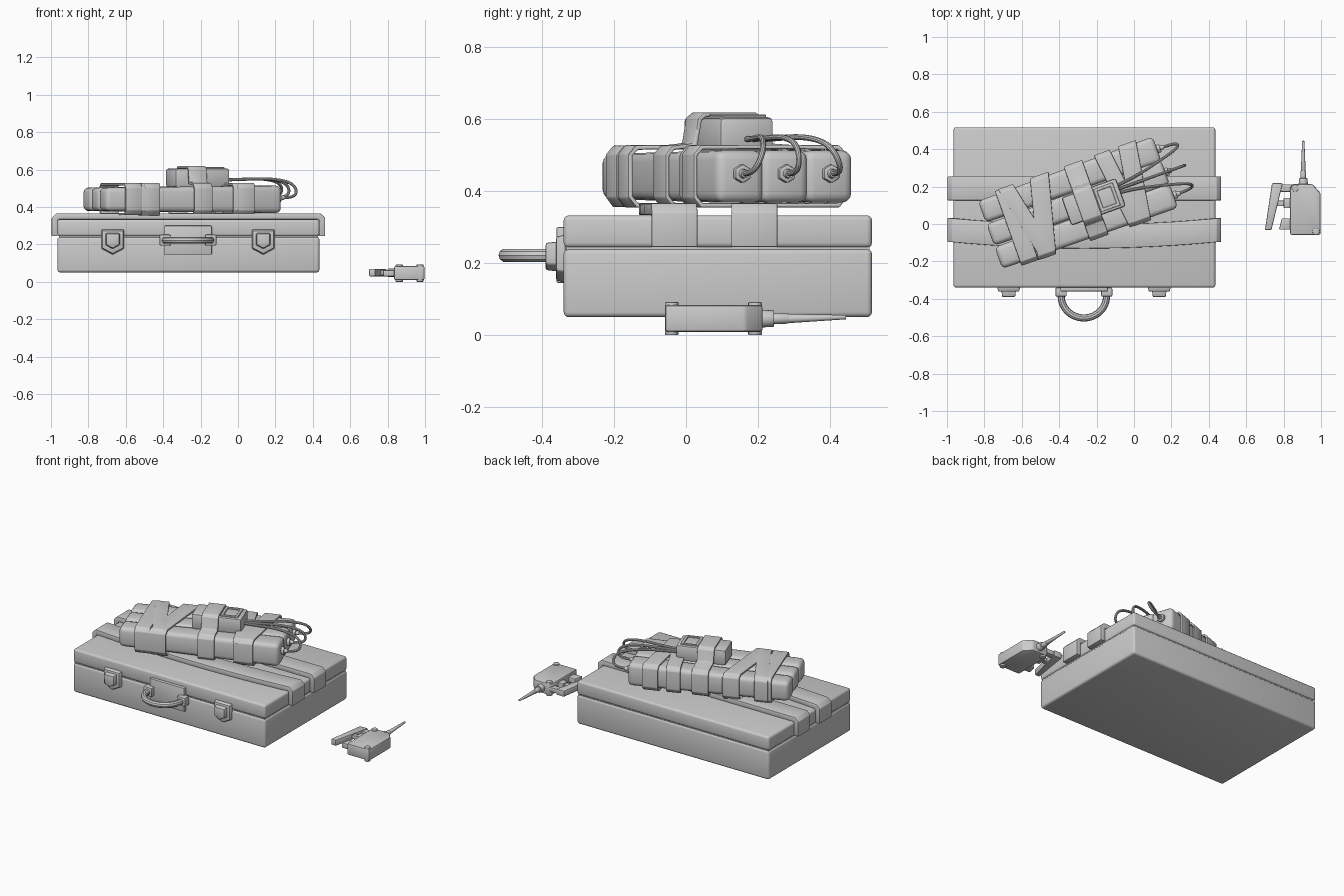
import bpy, bmesh, math
from mathutils import Matrix, Vector

cube = bpy.data.objects.get("Cube")
if cube:
    bpy.data.objects.remove(cube, do_unlink=True)

grey = bpy.data.materials.new("plain_grey")
grey.use_nodes = True
grey.diffuse_color = (0.6, 0.6, 0.6, 1)
grey.node_tree.nodes["Principled BSDF"].inputs["Base Color"].default_value = (0.6, 0.6, 0.6, 1)

parts = []
WORLD = Matrix.Identity(4)
BUNDLE = Matrix.Translation((-0.298, 0.11, 0)) @ Matrix.Rotation(math.radians(19.7), 4, 'Z')


def link(name, data):
    ob = bpy.data.objects.new(name, data)
    data.materials.append(grey)
    bpy.context.collection.objects.link(ob)
    parts.append(ob)
    return ob


def finish(name, bm, bevel=0.0, segments=2, frame=WORLD):
    bmesh.ops.recalc_face_normals(bm, faces=bm.faces)
    bm.transform(frame)
    mesh = bpy.data.meshes.new(name)
    bm.to_mesh(mesh)
    bm.free()
    ob = link(name, mesh)
    if bevel:
        mod = ob.modifiers.new("Bevel", 'BEVEL')
        mod.width, mod.segments, mod.limit_method = bevel, segments, 'ANGLE'
    return ob


def box(name, lo, hi, bevel=0.006, segments=2, frame=WORLD, end_scale=1.0):
    """Box between two corners; end_scale narrows its -x end."""
    bm = bmesh.new()
    bmesh.ops.create_cube(bm, size=1)
    lo, hi = Vector(lo), Vector(hi)
    mid = (lo + hi) / 2
    for v in bm.verts:
        k = end_scale if v.co.x < 0 else 1
        v.co = mid + Vector((v.co.x, v.co.y * k, v.co.z * k)) * (hi - lo)
    return finish(name, bm, bevel, segments, frame)


def prism(name, outline, depth, bevel=0.004, taper=1.0, frame=WORLD):
    """Outline in local xy, extruded along z, far end scaled by taper."""
    bm = bmesh.new()
    base = bm.faces.new([bm.verts.new((x, y, 0)) for x, y in outline])
    mid = base.calc_center_median()
    res = bmesh.ops.extrude_face_region(bm, geom=[base])
    for v in res['geom']:
        if isinstance(v, bmesh.types.BMVert):
            v.co = mid + (v.co - mid) * taper + Vector((0, 0, depth))
    return finish(name, bm, bevel, 2, frame)


def cone(name, start, end, r1, r2, sides=16, bevel=0.0, frame=WORLD):
    bm = bmesh.new()
    start, end = Vector(start), Vector(end)
    axis = end - start
    bmesh.ops.create_cone(bm, cap_ends=True, segments=sides, radius1=r1, radius2=r2, depth=axis.length)
    bm.transform(Matrix.Translation((start + end) / 2) @ axis.to_track_quat('Z', 'Y').to_matrix().to_4x4())
    return finish(name, bm, bevel, 2, frame)


def ribbon(name, rows, thickness, closed, bevel, frame=WORLD):
    """Band through pairs of edge points, thickened and rounded."""
    bm = bmesh.new()
    pairs = [[bm.verts.new(p) for p in row] for row in rows]
    for i in range(len(pairs) if closed else len(pairs) - 1):
        a, b = pairs[i], pairs[(i + 1) % len(pairs)]
        bm.faces.new((a[0], a[1], b[1], b[0]))
    ob = finish(name, bm, 0, 2, frame)
    mod = ob.modifiers.new("Solidify", 'SOLIDIFY')
    mod.thickness, mod.offset, mod.use_even_offset = thickness, 0, True
    mod = ob.modifiers.new("Bevel", 'BEVEL')
    mod.width, mod.segments, mod.limit_method = bevel, 2, 'ANGLE'


def tube(name, points, radius, frame=WORLD):
    cu = bpy.data.curves.new(name, 'CURVE')
    cu.dimensions, cu.bevel_depth, cu.bevel_resolution = '3D', radius, 3
    cu.use_fill_caps = True
    sp = cu.splines.new('NURBS')
    sp.points.add(len(points) - 1)
    for p, co in zip(sp.points, points):
        p.co = (*(frame @ Vector(co)), 1)
    sp.order_u, sp.use_endpoint_u, sp.resolution_u = 4, True, 6
    link(name, cu)


# Briefcase body and lid
box("case_body", (-0.965, -0.34, 0.05), (0.435, 0.517, 0.24), 0.014, 3)
box("case_seam", (-0.958, -0.333, 0.22), (0.428, 0.51, 0.26), 0)
box("case_lid", (-0.965, -0.34, 0.243), (0.435, 0.517, 0.333), 0.014, 3)

# Straps folded over the lid, the front one bowed forward
for name, y, bow in (("front_strap", -0.032, 0.035), ("rear_strap", 0.19, 0.0)):
    path = [(-0.7, 0.245), (-0.715, 0.345)]
    path += [(-0.7 + 1.4 * i / 12, 0.35) for i in range(13)]
    path[1] = (-0.715, 0.335)
    path += [(0.715, 0.335), (0.715, 0.245)]
    path[0] = (-0.715, 0.245)
    rows = []
    for x, z in path:
        shift = -bow * (1 - (x / 0.715) ** 2)
        rows.append([(x - 0.265, y + shift + s * 0.064, z) for s in (-1, 1)])
    ribbon(name, rows, 0.032, False, 0.008)

# Latches: shield plate with a raised keeper
shield = [(-0.062, 0.068), (0.062, 0.068), (0.062, -0.035), (0, -0.068), (-0.062, -0.035)]
for side, x in (("right", -0.67), ("left", 0.135)):
    face = Matrix.Translation((x, -0.335, 0.212)) @ Matrix.Rotation(math.pi / 2, 4, 'X')
    prism(side + "_latch_plate", shield, 0.026, 0.005, 0.9, face)
    prism(side + "_latch_keeper", [(a * 0.66, b * 0.66 + 0.006) for a, b in shield], 0.055, 0.005, 0.85, face)

# Carrying handle with plate and brackets
box("handle_plate", (-0.393, -0.36, 0.145), (-0.14, -0.33, 0.3), 0.004)
for side, x in (("right", -0.39), ("left", -0.146)):
    box(side + "_handle_bracket", (x - 0.03, -0.388, 0.193), (x + 0.03, -0.34, 0.252), 0.007)
arc = [(-0.268 - 0.122 * math.cos(math.pi * i / 16), -0.385 - 0.118 * math.sin(math.pi * i / 16), 0.222)
       for i in range(17)]
tube("handle_grip", [(-0.39, -0.35, 0.222)] + arc + [(-0.146, -0.35, 0.222)], 0.019)

# Three sticks with end caps and looping wires
for name, v in (("front", -0.131), ("middle", 0.0), ("rear", 0.131)):
    box(name + "_stick", (-0.5, v - 0.071, 0.368), (0.495, v + 0.071, 0.514), 0.026, 3, BUNDLE, 0.86)
    cone(name + "_cap_nut", (0.49, v, 0.449), (0.512, v, 0.449), 0.026, 0.026, 6, 0.003, BUNDLE)
    cone(name + "_cap_stem", (0.505, v, 0.449), (0.53, v, 0.449), 0.014, 0.012, 12, 0, BUNDLE)
    tube(name + "_wire", [(0.51, v, 0.449), (0.57, v, 0.449), (0.615, v * 0.95, 0.465),
                          (0.6, v * 0.75, 0.53), (0.5, v * 0.55, 0.55), (0.4, v * 0.35, 0.552),
                          (0.3, v * 0.2, 0.545), (0.22, v * 0.15, 0.545)], 0.008, BUNDLE)

# Timer box with framed screen
box("timer_box", (-0.075, -0.1, 0.505), (0.235, 0.06, 0.606), 0.014, 2, BUNDLE)
for side, lo, hi in (("front", (0.1, -0.085), (0.21, -0.067)), ("rear", (0.1, 0.027), (0.21, 0.045)),
                     ("inner", (0.1, -0.085), (0.118, 0.045)), ("outer", (0.192, -0.085), (0.21, 0.045))):
    box("screen_frame_" + side, (*lo, 0.6), (*hi, 0.613), 0.002, 1, BUNDLE)

# Tape wrapped round the bundle, some bands skewed
half = [(0.206, 0.385), (0.206, 0.5), (0.188, 0.521)]
mirror = [(-v, z) for v, z in reversed(half)]
bottom = [(-0.188, 0.362), (0.188, 0.362)]
plain = half + [(0.066, 0.522), (-0.066, 0.522)] + mirror + bottom
over_timer = half + [(0.085, 0.528), (0.07, 0.6), (0.055, 0.613), (-0.095, 0.613),
                     (-0.11, 0.6), (-0.122, 0.528)] + mirror + bottom
bands = (("first", -0.35, 0.0, 0.095, plain), ("second", -0.2, 0.26, 0.105, plain),
         ("third", -0.29, -0.22, 0.085, plain), ("timer", 0.045, 0.0, 0.105, over_timer),
         ("fifth", 0.235, -0.12, 0.09, plain), ("sixth", 0.32, 0.16, 0.1, plain))
for i, (name, u, skew, width, path) in enumerate(bands):
    grow = 1 + 0.008 * (i % 3)
    rows = [[(u + skew * v + s * width / 2, v * grow, 0.442 + (z - 0.442) * grow) for s in (-1, 1)]
            for v, z in path]
    ribbon(name + "_tape", rows, 0.012, True, 0.004, BUNDLE)

# Remote trigger: body, bolts and aerial
base = Matrix.Translation((0, 0, 0.009))
prism("remote_body", [(0.835, -0.058), (0.997, -0.058), (0.997, 0.165), (0.955, 0.213), (0.845, 0.213),
                      (0.835, 0.19)], 0.075, 0.008, 1.0, base)
for name, x, y in (("rear", 0.862, 0.192), ("front", 0.973, -0.04)):
    cone(name + "_bolt", (x, y, 0), (x, y, 0.092), 0.019, 0.019, 16, 0.003)
cone("aerial_base", (0.905, 0.2, 0.046), (0.905, 0.245, 0.046), 0.025, 0.023, 16, 0.003)
cone("aerial_collar", (0.905, 0.24, 0.046), (0.905, 0.285, 0.046), 0.016, 0.014, 16, 0.002)
cone("aerial_rod", (0.905, 0.28, 0.046), (0.905, 0.445, 0.05), 0.013, 0.006, 12, 0.001)

# Remote squeeze lever, hinge and plunger
raised = Matrix.Translation((0, 0, 0.029))
prism("lever", [(0.7, -0.032), (0.735, -0.032), (0.795, 0.218), (0.738, 0.218)], 0.04, 0.006, 1.0, raised)
box("lever_hinge", (0.77, 0.172, 0.034), (0.85, 0.212, 0.064), 0.005)
box("plunger", (0.755, 0.095, 0.036), (0.84, 0.125, 0.062), 0.005)
box("plunger_seat", (0.8, 0.085, 0.026), (0.84, 0.14, 0.07), 0.005)
prism("trigger_guard", [(0.775, -0.03), (0.84, -0.03), (0.84, 0.03), (0.79, 0.03)], 0.034, 0.005, 1.0, raised)

# Apply modifiers and shade
bpy.ops.object.select_all(action='DESELECT')
for ob in parts:
    ob.select_set(True)
bpy.context.view_layer.objects.active = parts[0]
bpy.ops.object.convert(target='MESH')
bpy.ops.object.shade_smooth_by_angle(angle=math.radians(35))
